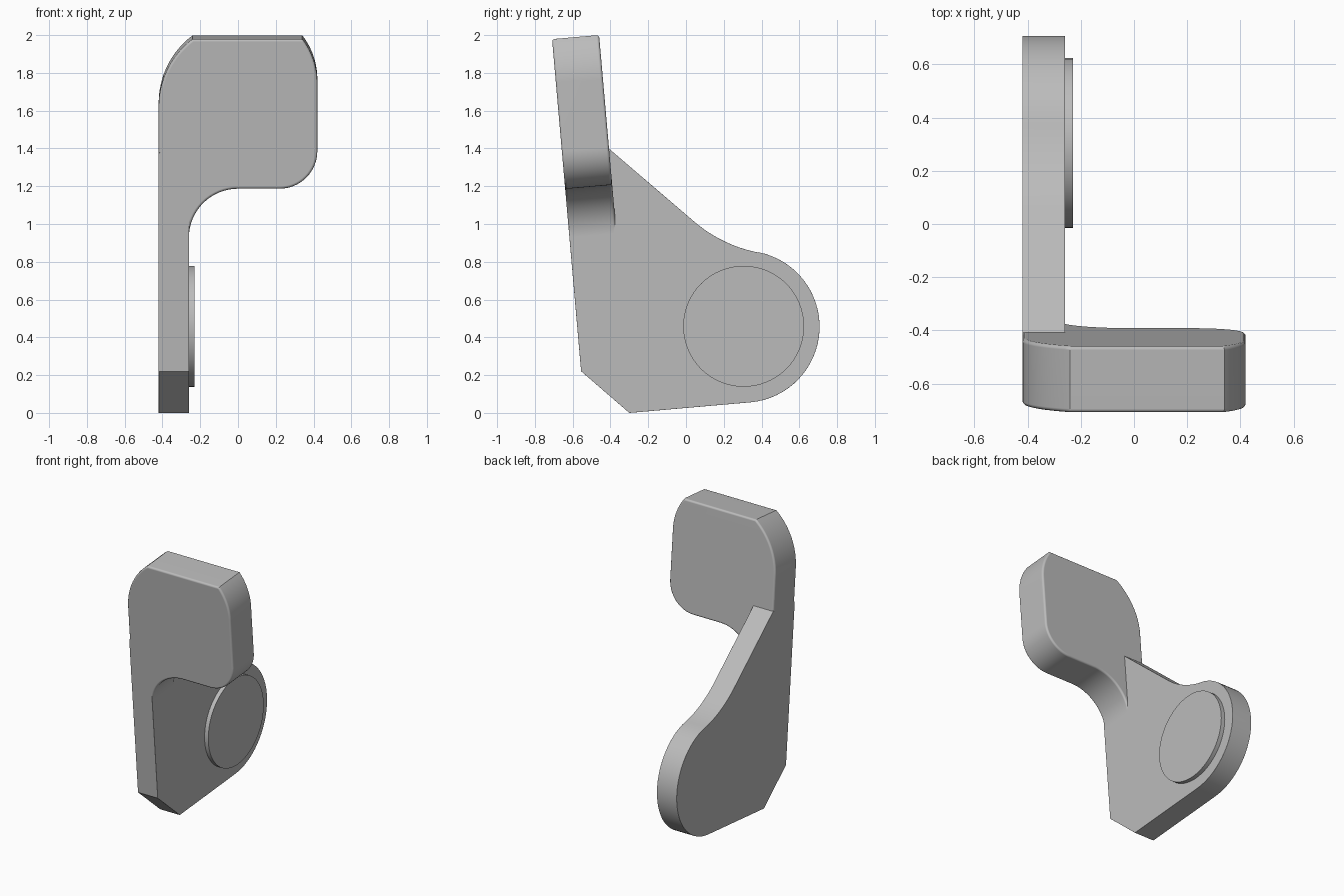
import bpy, bmesh
from math import radians, cos, sin
from mathutils import Matrix, Vector

cube = bpy.data.objects.get("Cube")
if cube:
    bpy.data.objects.remove(cube, do_unlink=True)

grey = bpy.data.materials.new("plain_grey")
grey.use_nodes = True
colour = (0.5, 0.5, 0.5, 1)
grey.diffuse_color = colour
grey.node_tree.nodes["Principled BSDF"].inputs["Base Color"].default_value = colour

TILT = Matrix.Rotation(radians(5), 4, 'X')
OUT, IN = -0.42, -0.26            # side plate faces
FRONT, BACK = -0.534, -0.284      # front plate faces, before tilting


def arc(cx, cy, r, start, end, n=16):
    angles = [radians(start + (end - start) * i / n) for i in range(n + 1)]
    return [(cx + r * cos(a), cy + r * sin(a)) for a in angles]


def extrude(name, points, offset, bevel=0.0):
    """Extrude a closed 3D outline along offset, then round its rims."""
    bm = bmesh.new()
    face = bm.faces.new([bm.verts.new(p) for p in points])
    side = bmesh.ops.extrude_face_region(bm, geom=[face], use_keep_orig=True)
    moved = [g for g in side["geom"] if isinstance(g, bmesh.types.BMVert)]
    bmesh.ops.translate(bm, verts=moved, vec=offset)
    bmesh.ops.recalc_face_normals(bm, faces=bm.faces)
    if bevel:
        axis = Vector(offset).normalized()
        rims = [e for e in bm.edges
                if abs((e.verts[1].co - e.verts[0].co).normalized().dot(axis)) < 0.5]
        bmesh.ops.bevel(bm, geom=rims, offset=bevel, segments=3, profile=0.5,
                        affect='EDGES', clamp_overlap=True)
    mesh = bpy.data.meshes.new(name)
    bm.to_mesh(mesh)
    bm.free()
    mesh.materials.append(grey)
    obj = bpy.data.objects.new(name, mesh)
    bpy.context.collection.objects.link(obj)
    return obj


def activate(obj):
    bpy.ops.object.select_all(action='DESELECT')
    obj.select_set(True)
    bpy.context.view_layer.objects.active = obj


# Front plate: rounded paddle with a strip running down into the side plate
paddle = [(OUT, 0.6), (IN, 0.6)]
paddle += arc(0, 0.977, 0.26, 180, 90)
paddle += arc(0.22, 1.437, 0.2, -90, 0)
paddle += arc(0.041, 1.80, 0.379, 0, 37.9)
paddle += arc(0.03, 1.673, 0.45, 126.9, 180)
bracket = extrude("bracket", [(x, FRONT, v) for x, v in paddle],
                  (0, BACK - FRONT, 0), 0.014)

# Side plate: chamfered foot, round end, concave blend and sloping brace
web = [(-0.299, 0.026)]
web += arc(0.344, 0.428, 0.402, -90, 74, 32)
web += arc(0.657, 1.519, 0.735, 254, 225, 10)
web += [(BACK, 1.429), (FRONT, 1.429), (FRONT, 0.268)]
side_plate = extrude("side_plate", [(OUT, u, v) for u, v in web],
                     (IN - OUT, 0, 0), 0.014)

# Join both plates into one solid
activate(bracket)
union = bracket.modifiers.new("join", 'BOOLEAN')
union.operation = 'UNION'
union.solver = 'EXACT'
union.object = side_plate
bpy.ops.object.modifier_apply(modifier=union.name)
bpy.data.objects.remove(side_plate, do_unlink=True)

# Round boss on the inner face
boss = extrude("round_boss",
               [(IN - 0.05, u, v) for u, v in arc(0.344, 0.43, 0.32, 0, 360, 64)[:-1]],
               (0.08, 0, 0))

# Tilt everything and shade
for obj in (bracket, boss):
    obj.data.transform(TILT)
    activate(obj)
    bpy.ops.object.shade_smooth_by_angle(angle=radians(32))
    obj.modifiers.new("even_normals", 'WEIGHTED_NORMAL').keep_sharp = True
